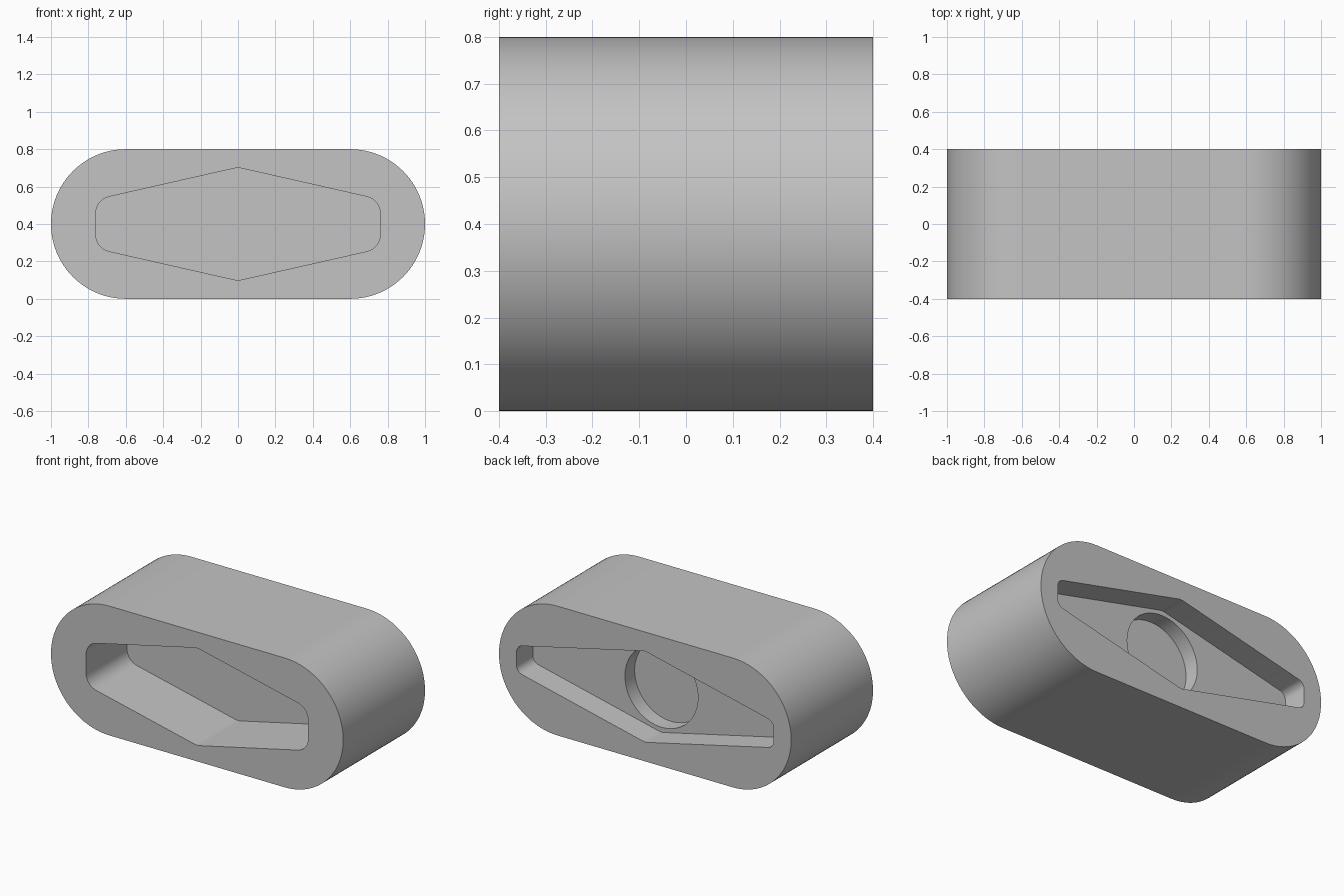
import bpy
import bmesh
import math
from mathutils import Vector

if "Cube" in bpy.data.objects:
    bpy.data.objects.remove(bpy.data.objects["Cube"], do_unlink=True)

MID_Z = 0.4


def arc(cx, cz, radius, start, sweep, steps):
    """Points along an arc, in the xz plane."""
    return [Vector((cx + radius * math.cos(start + sweep * i / steps),
                    cz + radius * math.sin(start + sweep * i / steps)))
            for i in range(steps + 1)]


def fillet(corners, steps=8):
    """Round each (x, z, radius) corner of a closed profile."""
    points = []
    for i, (x, z, radius) in enumerate(corners):
        here = Vector((x, z))
        before = (Vector(corners[i - 1][:2]) - here).normalized()
        after = (Vector(corners[(i + 1) % len(corners)][:2]) - here).normalized()
        half = before.angle(after) / 2
        centre = here + (before + after).normalized() * radius / math.sin(half)
        first = here + before * radius / math.tan(half) - centre
        last = here + after * radius / math.tan(half) - centre
        start = math.atan2(first.y, first.x)
        sweep = math.atan2(last.y, last.x) - start
        sweep = (sweep + math.pi) % (2 * math.pi) - math.pi
        points += arc(centre.x, centre.y, radius, start, sweep, steps)
    return points


def hexagon(width, side, peak, corner_radius):
    """Long six-sided pocket outline with rounded corners."""
    return fillet([(width, -side, corner_radius), (width, side, corner_radius),
                   (0, peak, 0.08), (-width, side, corner_radius),
                   (-width, -side, corner_radius), (0, -peak, 0.08)])


bm = bmesh.new()


def wall(profile, y_front, y_back):
    """Straight wall along y; returns its front and back edge loops."""
    rings = [[bm.verts.new((p.x, y, p.y + MID_Z)) for p in profile]
             for y in (y_front, y_back)]
    count = len(profile)
    for i in range(count):
        j = (i + 1) % count
        bm.faces.new((rings[0][i], rings[0][j], rings[1][j], rings[1][i]))
    return [[bm.edges.get((r[i], r[(i + 1) % count])) for i in range(count)]
            for r in rings]


def cap(*loops):
    """Flat face bounded by one loop, or by an outer loop and a hole."""
    bmesh.ops.triangle_fill(bm, use_beauty=True, use_dissolve=False,
                            edges=[e for loop in loops for e in loop],
                            normal=(0, -1, 0))


# Outer body: a rounded slot shape
quarter = math.pi / 2
stadium = (arc(0.6, 0, 0.4, -quarter, math.pi, 48)
           + arc(-0.6, 0, 0.4, quarter, math.pi, 48))
body_front, body_back = wall(stadium, -0.4, 0.4)

# Deep front pocket
front_rim, front_floor = wall(hexagon(0.76, 0.13, 0.302, 0.09), -0.4, 0.0)
cap(body_front, front_rim)
cap(front_floor)

# Shallow, wider back pocket with a round recess in its floor
back_floor, back_rim = wall(hexagon(0.88, 0.08, 0.282, 0.05), 0.24, 0.4)
circle = arc(0, 0, 0.25, 0, 2 * math.pi, 64)[:-1]
recess_floor, recess_rim = wall(circle, 0.145, 0.24)
cap(body_back, back_rim)
cap(back_floor, recess_rim)
cap(recess_floor)

bmesh.ops.recalc_face_normals(bm, faces=bm.faces)
mesh = bpy.data.meshes.new("slotted_body")
bm.to_mesh(mesh)
bm.free()

body = bpy.data.objects.new("slotted_body", mesh)
bpy.context.collection.objects.link(body)

# Plain grey finish
grey = bpy.data.materials.new("light_grey")
grey.use_nodes = True
colour = (0.55, 0.55, 0.55, 1)
grey.diffuse_color = colour
grey.node_tree.nodes["Principled BSDF"].inputs["Base Color"].default_value = colour
mesh.materials.append(grey)

bpy.ops.object.select_all(action='DESELECT')
body.select_set(True)
bpy.context.view_layer.objects.active = body
bpy.ops.object.shade_smooth_by_angle(angle=math.radians(30))
